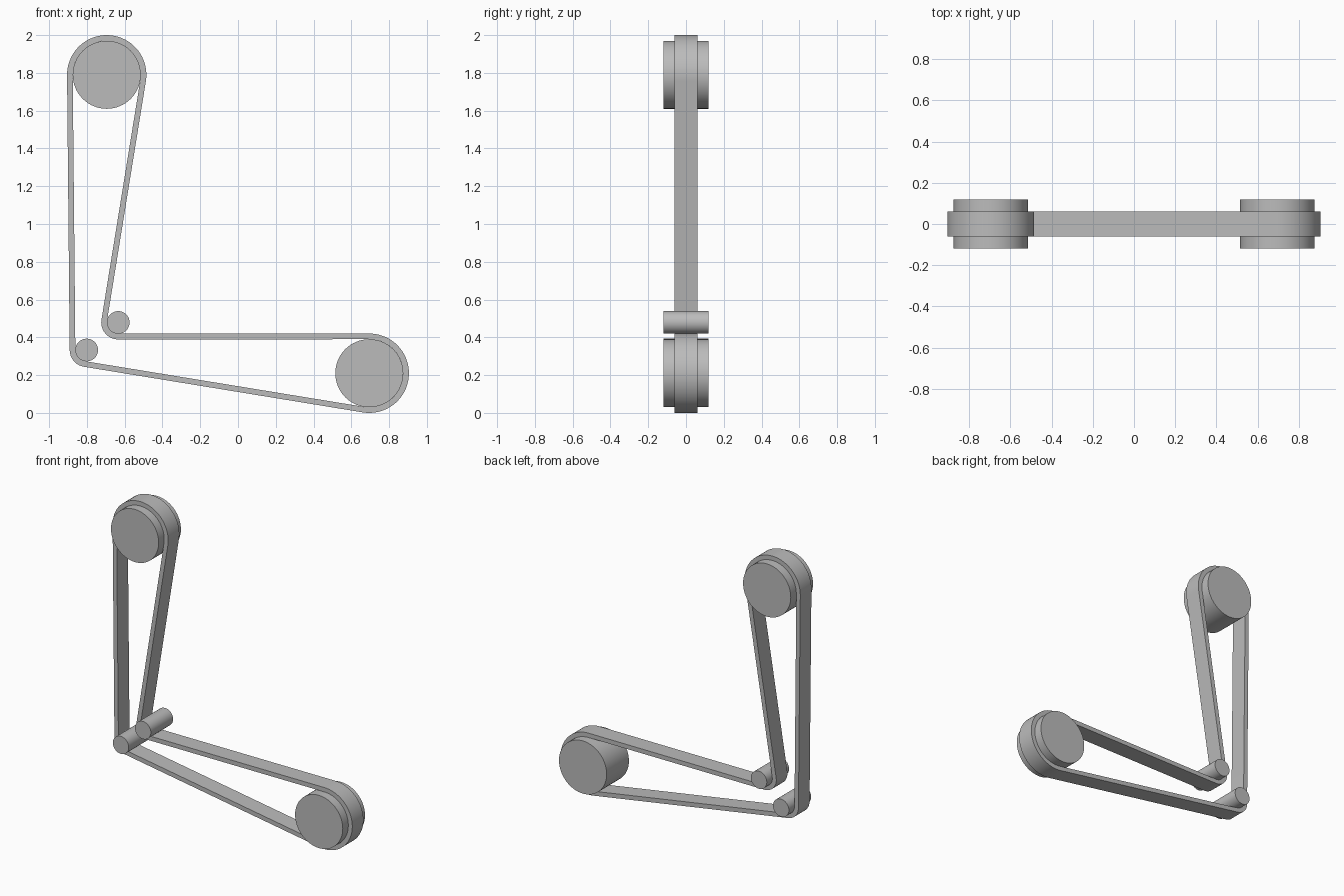
import bpy
import bmesh
from math import acos, atan2, cos, sin, pi, radians
from mathutils import Vector

cube = bpy.data.objects.get("Cube")
if cube:
    bpy.data.objects.remove(cube, do_unlink=True)

grey = bpy.data.materials.new("plain_grey")
grey.use_nodes = True
grey.diffuse_color = (0.5, 0.5, 0.5, 1)
grey.node_tree.nodes["Principled BSDF"].inputs["Base Color"].default_value = (0.5, 0.5, 0.5, 1)

THICK = 0.03       # belt thickness
HALF_BELT = 0.06   # half belt width
WIDTH = 0.24       # roller length

# Rollers in belt order: name, x, z, radius, turning direction of the belt
ROLLERS = [
    ("upper_drum", -0.695, 1.79, 0.18, 1),
    ("outer_idler", -0.801, 0.333, 0.06, 1),
    ("lower_drum", 0.695, 0.21, 0.18, 1),
    ("inner_idler", -0.634, 0.479, 0.06, -1),
]


def finish(obj):
    obj.data.materials.append(grey)
    bpy.ops.object.select_all(action="DESELECT")
    obj.select_set(True)
    bpy.context.view_layer.objects.active = obj
    bpy.ops.object.shade_smooth_by_angle(angle=radians(35))


# Rollers
for name, x, z, radius, turn in ROLLERS:
    bpy.ops.mesh.primitive_cylinder_add(vertices=64, radius=radius, depth=WIDTH,
                                        location=(x, 0, z), rotation=(pi / 2, 0, 0))
    roller = bpy.context.object
    roller.name = name
    finish(roller)

# Belt: tangent directions between neighbouring rollers
centres = [Vector((x, z)) for _, x, z, _, _ in ROLLERS]
signed = [turn * (r + THICK / 2) for _, _, _, r, turn in ROLLERS]
count = len(ROLLERS)
normals = []
for i in range(count):
    j = (i + 1) % count
    d = centres[j] - centres[i]
    normals.append(atan2(d.y, d.x) - acos((signed[i] - signed[j]) / d.length))

# Belt: sweep a rectangular section round every roller arc
bm = bmesh.new()
rings = []
for i in range(count):
    turn = ROLLERS[i][4]
    start = normals[i - 1]
    sweep = turn * ((turn * (normals[i] - start)) % (2 * pi))
    steps = max(8, int(abs(sweep) / radians(5)))
    for k in range(steps + 1):
        a = start + sweep * k / steps
        ring = []
        for side, y in ((-1, -1), (1, -1), (1, 1), (-1, 1)):
            reach = signed[i] + side * THICK / 2
            ring.append(bm.verts.new((centres[i].x + reach * cos(a), y * HALF_BELT,
                                      centres[i].y + reach * sin(a))))
        rings.append(ring)
for i, ring in enumerate(rings):
    after = rings[(i + 1) % len(rings)]
    for k in range(4):
        m = (k + 1) % 4
        bm.faces.new((ring[k], ring[m], after[m], after[k]))
bmesh.ops.recalc_face_normals(bm, faces=bm.faces)
mesh = bpy.data.meshes.new("belt")
bm.to_mesh(mesh)
bm.free()
belt = bpy.data.objects.new("belt", mesh)
bpy.context.collection.objects.link(belt)
finish(belt)
